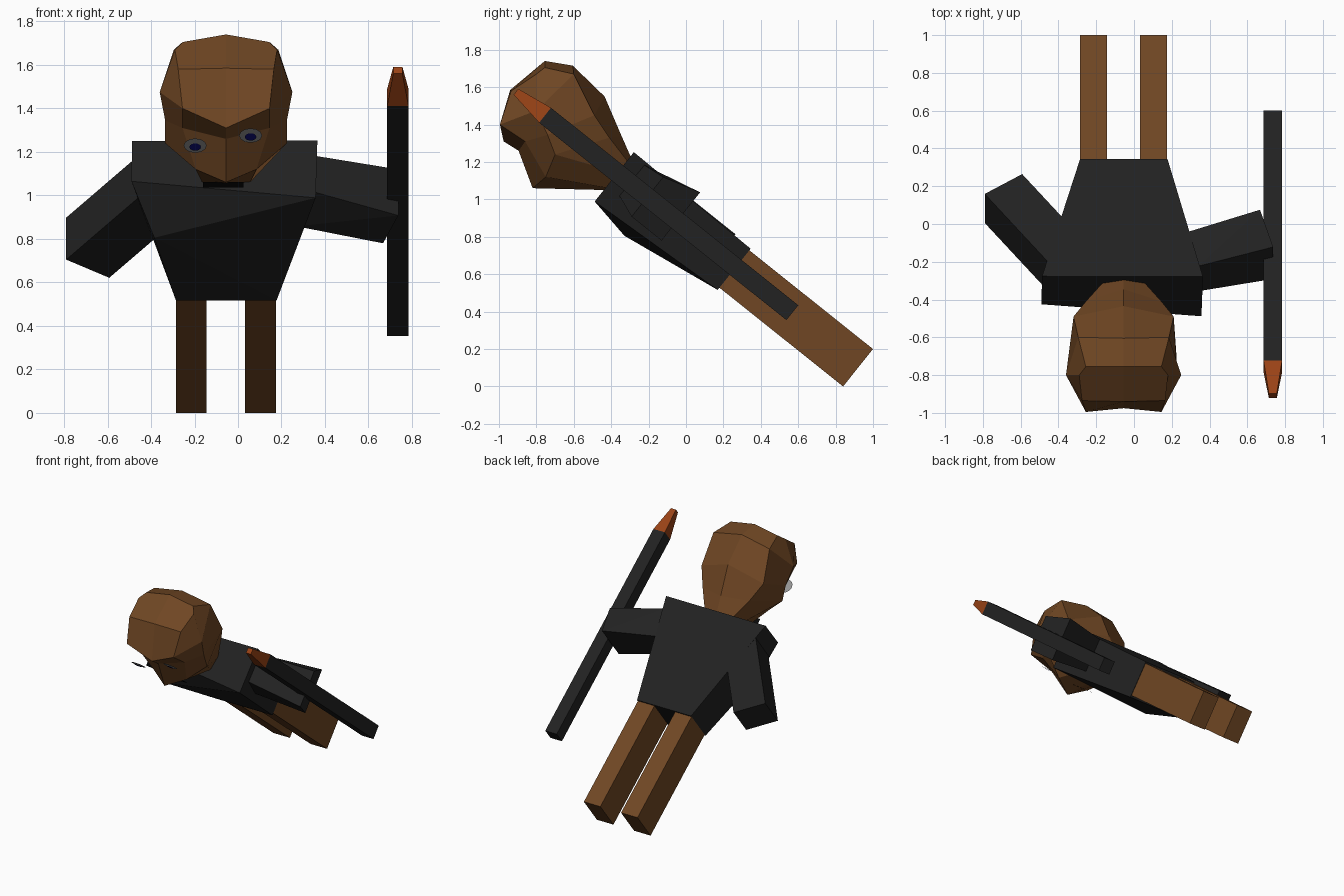
import bpy, bmesh, math
from mathutils import Matrix, Vector

if "Cube" in bpy.data.objects:
    bpy.data.objects.remove(bpy.data.objects["Cube"])

# Body frame: built upright (x, back, up), then leaned forward about x
LEAN = Matrix.Translation((0, 0.84, 0)) @ Matrix.Rotation(math.radians(51.4), 4, 'X')


def material(name, rgb):
    m = bpy.data.materials.new(name)
    m.diffuse_color = (*rgb, 1)
    m.use_nodes = True
    m.node_tree.nodes["Principled BSDF"].inputs["Base Color"].default_value = m.diffuse_color
    return m


BROWN = material("brown", (0.16, 0.062, 0.017))
BLACK = material("black", (0.016, 0.016, 0.016))
ORANGE = material("orange", (0.32, 0.055, 0.008))
WHITE = material("eye_grey", (0.3, 0.3, 0.3))
BLUE = material("blue", (0.005, 0.005, 0.2))
MOUTH = material("mouth_black", (0.003, 0.003, 0.003))


def finish(name, bm, mat):
    bmesh.ops.recalc_face_normals(bm, faces=bm.faces[:])
    me = bpy.data.meshes.new(name)
    bm.to_mesh(me)
    bm.free()
    me.materials.append(mat)
    ob = bpy.data.objects.new(name, me)
    bpy.context.collection.objects.link(ob)
    return ob


def block(name, points, mat):
    """Flat-faced solid around a few corner points in the body frame."""
    bm = bmesh.new()
    for p in points:
        bm.verts.new(LEAN @ Vector(p))
    bmesh.ops.convex_hull(bm, input=bm.verts[:])
    bmesh.ops.dissolve_limit(bm, angle_limit=0.01, verts=bm.verts[:], edges=bm.edges[:])
    return finish(name, bm, mat)


def rect(x0, x1, y0, y1, z):
    return [(x, y, z) for x in (x0, x1) for y in (y0, y1)]


def plate(name, points, mat):
    bm = bmesh.new()
    bm.faces.new([bm.verts.new(LEAN @ Vector(p)) for p in points])
    me_ob = finish(name, bm, mat)
    return me_ob


def disc(name, cx, cy, cz, r, mat):
    angles = [math.tau * i / 12 for i in range(12)]
    plate(name, [(cx + r * math.cos(a), cy, cz + r * math.sin(a)) for a in angles], mat)


# Legs
for side, x in (("right", -0.285), ("left", 0.033)):
    block(side + "_leg", rect(x, x + 0.141, 0, 0.256, 0) + rect(x, x + 0.141, 0, 0.256, 0.85), BROWN)

# Torso with an uneven chest
block("torso", rect(-0.285, 0.177, -0.015, 0.267, 0.846) + [
    (-0.487, 0.281, 1.653), (0.365, 0.281, 1.656),
    (-0.49, 0.043, 1.653), (0.357, -0.056, 1.655), (-0.385, -0.10, 1.416)], BLACK)

# Arm hanging out to the side
near = [(-0.79, 1.092), (-0.592, 0.958)]
block("hanging_arm", [(x + d * 0.588, y, z + d * 0.809)
                      for x, z in near for y in (0.03, 0.277) for d in (0, 0.61)], BLACK)

# Arm holding the staff
block("holding_arm", [
    (0.27, 0.02, 1.35), (0.27, 0.27, 1.35), (0.34, 0.05, 1.57), (0.34, 0.262, 1.57),
    (0.667, 0.004, 1.245), (0.667, 0.334, 1.245), (0.737, 0.004, 1.45), (0.737, 0.275, 1.45)], BLACK)

# Staff and its tip
shaft_top = rect(0.686, 0.784, 0.088, 0.19, 2.15)
block("staff", rect(0.686, 0.784, 0.088, 0.19, 0.458) + shaft_top, BLACK)
block("staff_tip", shaft_top + rect(0.714, 0.756, 0.12, 0.16, 2.35), ORANGE)

# Head: half rings from neck to crown (side offset, y, z), mirrored about its centre
HEAD_X = -0.055
half_rings = [
    [(0, -0.43, 1.05), (0.11, -0.41, 1.06), (0.13, -0.35, 1.14), (0.11, -0.31, 1.20), (0, -0.292, 1.22)],
    [(0, -0.82, 1.06), (0.14, -0.75, 1.12), (0.28, -0.70, 1.24), (0.20, -0.41, 1.33), (0, -0.345, 1.34)],
    [(0, -0.895, 1.26), (0.20, -0.86, 1.31), (0.28, -0.74, 1.345), (0.265, -0.49, 1.45), (0, -0.435, 1.55)],
    [(0, -0.975, 1.31), (0.20, -0.995, 1.40), (0.305, -0.80, 1.475), (0.24, -0.60, 1.67), (0, -0.605, 1.715)],
    [(0, -0.94, 1.585), (0.22, -0.935, 1.58), (0.235, -0.80, 1.67), (0.20, -0.755, 1.705), (0, -0.755, 1.74)],
]
bm = bmesh.new()
rings = []
for half in half_rings:
    full = half + [(-h, y, z) for h, y, z in half[-2:0:-1]]
    rings.append([bm.verts.new((HEAD_X + h, y, z)) for h, y, z in full])
for lo, hi in zip(rings, rings[1:]):
    for i in range(8):
        j = (i + 1) % 8
        bm.faces.new((lo[i], lo[j], hi[j], hi[i]))
bm.faces.new(rings[0])
top = rings[-1]
bm.faces.new((top[0], top[1], top[2], top[3], top[4]))
bm.faces.new((top[4], top[5], top[6], top[7], top[0]))
finish("head", bm, BROWN)

# Eyes: flat discs with pupils just in front
for side, x, y, z in (("right", -0.197, -0.147, 2.154), ("left", 0.058, -0.095, 2.163)):
    disc(side + "_eye", x, y, z, 0.053, WHITE)
    disc(side + "_pupil", x, y - 0.006, z - 0.003, 0.027, BLUE)

# Mouth
plate("mouth", [(-0.16, -0.119, 1.81), (0.026, -0.119, 1.81),
                (0.026, -0.119, 1.85), (-0.16, -0.119, 1.85)], MOUTH)
